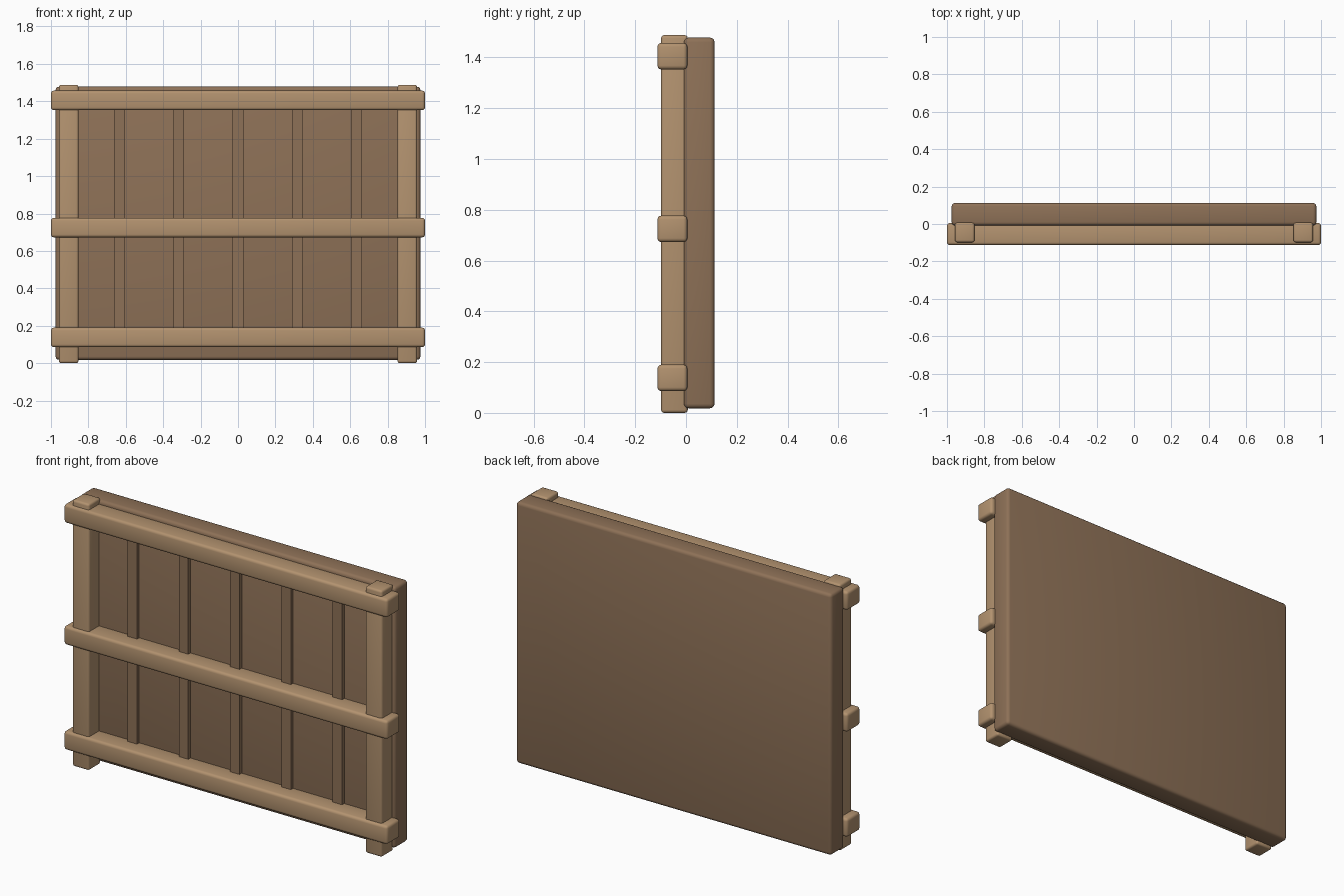
import bpy, math

if "Cube" in bpy.data.objects:
    bpy.data.objects.remove(bpy.data.objects["Cube"])

def material(name, color):
    m = bpy.data.materials.new(name)
    m.diffuse_color = (*color, 1)
    m.use_nodes = True
    m.node_tree.nodes["Principled BSDF"].inputs["Base Color"].default_value = m.diffuse_color
    return m

light_wood = material("light_wood", (0.45, 0.29, 0.16))
dark_wood = material("dark_wood", (0.27, 0.165, 0.095))

def box(name, x, y, z, mat, bevel=0.015):
    """Rounded box spanning the (min, max) ranges x, y, z."""
    spans = (x, y, z)
    bpy.ops.mesh.primitive_cube_add(size=1, location=[(a + b) / 2 for a, b in spans])
    o = bpy.context.object
    o.name = name
    o.scale = [b - a for a, b in spans]
    bpy.ops.object.transform_apply(location=False, rotation=False, scale=True)
    o.data.materials.append(mat)
    if bevel:
        m = o.modifiers.new("round_edges", 'BEVEL')
        m.width = bevel
        m.segments = 3
        bpy.ops.object.modifier_apply(modifier=m.name)
        bpy.ops.object.shade_smooth_by_angle(angle=math.radians(40))
    return o

# Solid back panel
box("back_panel", (-0.975, 0.975), (-0.008, 0.1125), (0.018, 1.478), dark_wood, 0.018)

# Thin vertical battens covering the board joints
for i in range(5):
    cx = (i - 2) * 0.317
    box(f"batten_{i + 1}", (cx - 0.029, cx + 0.029), (-0.028, 0.005),
        (0.12, 1.42), dark_wood, 0)

# Upright posts at both ends
for side, cx in (("left", -0.905), ("right", 0.905)):
    box(f"{side}_post", (cx - 0.052, cx + 0.052), (-0.098, 0.007), (0, 1.488), light_wood, 0.012)

# Horizontal rails
for name, cz in (("bottom", 0.138), ("middle", 0.725), ("top", 1.405)):
    box(f"{name}_rail", (-1, 1), (-0.1125, 0.005), (cz - 0.052, cz + 0.052), light_wood)
